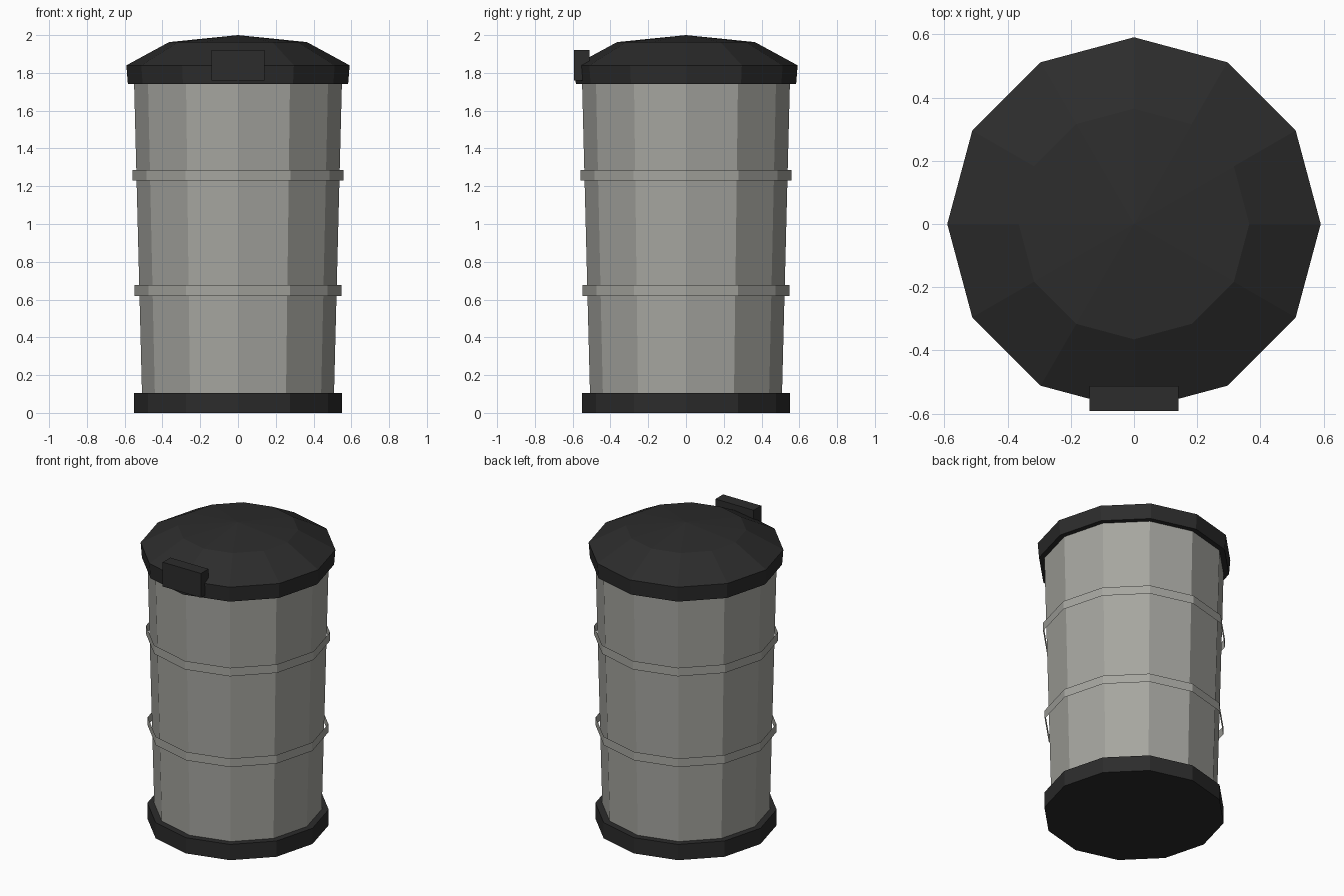
import bpy, math

if "Cube" in bpy.data.objects:
    bpy.data.objects.remove(bpy.data.objects["Cube"])

SIDES = 12


def material(name, rgb):
    m = bpy.data.materials.new(name)
    m.diffuse_color = (*rgb, 1)
    m.use_nodes = True
    m.node_tree.nodes["Principled BSDF"].inputs["Base Color"].default_value = m.diffuse_color
    return m


grey = material("warm grey metal", (0.38, 0.38, 0.35))
black = material("black plastic", (0.025, 0.025, 0.025))


def add_object(name, verts, faces, mat):
    mesh = bpy.data.meshes.new(name)
    mesh.from_pydata(verts, [], faces)
    mesh.materials.append(mat)
    obj = bpy.data.objects.new(name, mesh)
    bpy.context.collection.objects.link(obj)
    return obj


def turned(name, profile, mat, bottom=False, top=False, peak=None):
    """Faceted solid from (radius, z) rings, with optional caps or a pointed peak."""
    verts = [(r * math.cos(2 * math.pi * i / SIDES), r * math.sin(2 * math.pi * i / SIDES), z)
             for r, z in profile for i in range(SIDES)]
    faces = []
    for k in range(len(profile) - 1):
        for i in range(SIDES):
            a, b = k * SIDES + i, k * SIDES + (i + 1) % SIDES
            faces.append((a, b, b + SIDES, a + SIDES))
    last = (len(profile) - 1) * SIDES
    if bottom:
        faces.append(tuple(reversed(range(SIDES))))
    if top:
        faces.append(tuple(range(last, last + SIDES)))
    if peak is not None:
        verts.append((0, 0, peak))
        faces += [(last + i, last + (i + 1) % SIDES, len(verts) - 1) for i in range(SIDES)]
    return add_object(name, verts, faces, mat)


# Tapered bin body and its foot
turned("body", [(0.507, 0.05), (0.551, 1.78)], grey, bottom=True, top=True)
turned("base", [(0.55, 0), (0.55, 0.105)], black, bottom=True, top=True)

# Open hoops standing slightly off the body
turned("lower_band", [(0.548, 0.62), (0.548, 0.677)], grey)
turned("upper_band", [(0.558, 1.23), (0.558, 1.287)], grey)

# Domed lid
turned("lid", [(0.583, 1.74), (0.591, 1.84), (0.365, 1.963)], black, bottom=True, peak=2.0)

# Handle block at the front of the lid
bpy.ops.mesh.primitive_cube_add(size=1, location=(0, -0.552, 1.84))
handle = bpy.context.object
handle.name = "handle"
handle.scale = (0.282, 0.08, 0.162)
handle.data.materials.append(black)
